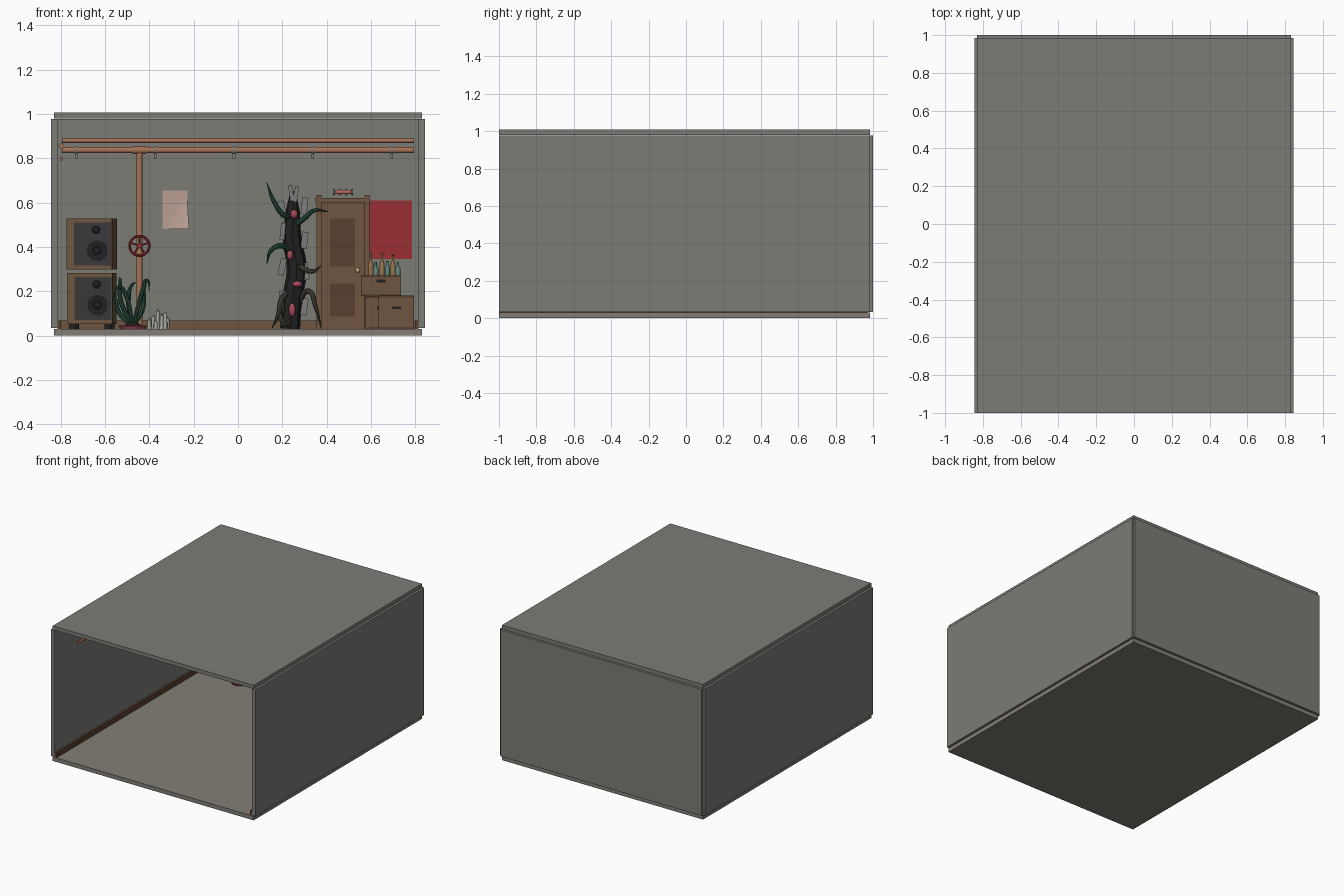
import bpy, bmesh, math
from mathutils import Vector, Matrix

if "Cube" in bpy.data.objects:
    bpy.data.objects.remove(bpy.data.objects["Cube"])


def mat(name, r, g, b):
    m = bpy.data.materials.new(name)
    m.diffuse_color = (r, g, b, 1)
    m.use_nodes = True
    m.node_tree.nodes["Principled BSDF"].inputs["Base Color"].default_value = m.diffuse_color
    return m


CONCRETE = mat("concrete", .2, .2, .18)
FLOOR = mat("floor", .23, .21, .18)
WOOD = mat("wood", .16, .09, .05)
DARKWOOD = mat("dark_wood", .10, .05, .03)
COPPER = mat("copper", .38, .17, .09)
RED = mat("red", .32, .03, .035)
BLACK = mat("black", .015, .015, .015)
CHARCOAL = mat("charcoal", .04, .04, .04)
PAPER = mat("paper", .48, .34, .29)
STEEL = mat("steel", .2, .2, .2)
BRASS = mat("brass", .6, .45, .2)
LEAF = mat("leaf", .02, .07, .045)
VINE = mat("vine", .06, .055, .04)
PINK = mat("pink", .4, .07, .11)
WAX = mat("wax", .4, .4, .36)
BOTTLE_BROWN = mat("brown_glass", .3, .17, .07)
BOTTLE_GREEN = mat("green_glass", .12, .22, .2)
LAMP = mat("lamp_glass", .6, .12, .1)


def finish(name, bm, m, smooth=False):
    bmesh.ops.recalc_face_normals(bm, faces=bm.faces)
    me = bpy.data.meshes.new(name)
    bm.to_mesh(me)
    bm.free()
    return place(name, me, m, smooth)


def place(name, me, m, smooth):
    if smooth:
        me.shade_smooth()
        me.set_sharp_from_angle(angle=math.radians(40))
    me.materials.clear()
    me.materials.append(m)
    ob = bpy.data.objects.new(name, me)
    bpy.context.collection.objects.link(ob)
    return ob


def box(name, x0, x1, y0, y1, z0, z1, m, tilt=0):
    bm = bmesh.new()
    c = Vector(((x0 + x1) / 2, (y0 + y1) / 2, (z0 + z1) / 2))
    bmesh.ops.create_cube(bm, size=1, matrix=Matrix.Translation(c) @ Matrix.Rotation(tilt, 4, 'Y')
                          @ Matrix.Diagonal((x1 - x0, y1 - y0, z1 - z0, 1)))
    return finish(name, bm, m)


def rod(name, a, b, r, m, seg=16):
    a, b = Vector(a), Vector(b)
    bm = bmesh.new()
    q = (b - a).to_track_quat('Z', 'Y').to_matrix().to_4x4()
    bmesh.ops.create_cone(bm, cap_ends=True, segments=seg, radius1=r, radius2=r, depth=(b - a).length,
                          matrix=Matrix.Translation((a + b) / 2) @ q)
    return finish(name, bm, m, True)


def ball(name, c, r, m, scale=(1, 1, 1)):
    bm = bmesh.new()
    bmesh.ops.create_uvsphere(bm, u_segments=16, v_segments=10, radius=r,
                              matrix=Matrix.Translation(c) @ Matrix.Diagonal((*scale, 1)))
    return finish(name, bm, m, True)


def lathe(name, loc, profile, m, front=False, seg=16):
    bm = bmesh.new()
    vs = [bm.verts.new((r, 0, z)) for r, z in profile]
    es = [bm.edges.new(p) for p in zip(vs, vs[1:])]
    bmesh.ops.spin(bm, geom=vs + es, axis=(0, 0, 1), cent=(0, 0, 0), angle=2 * math.pi, steps=seg)
    bmesh.ops.remove_doubles(bm, verts=bm.verts, dist=.0002)
    ob = finish(name, bm, m, True)
    ob.location = loc
    if front:
        ob.rotation_euler.x = math.pi / 2
    return ob


def tube(name, pts, radii, m, cyclic=False, res=2):
    cu = bpy.data.curves.new(name, 'CURVE')
    cu.dimensions, cu.bevel_depth, cu.bevel_resolution = '3D', 1, res
    cu.use_fill_caps, cu.resolution_u = True, 6
    s = cu.splines.new('BEZIER')
    s.bezier_points.add(len(pts) - 1)
    s.use_cyclic_u = cyclic
    for p, co, r in zip(s.bezier_points, pts, radii):
        p.co, p.radius = co, r
        p.handle_left_type = p.handle_right_type = 'AUTO'
    tmp = bpy.data.objects.new(name + "_path", cu)
    bpy.context.collection.objects.link(tmp)
    dg = bpy.context.evaluated_depsgraph_get()
    me = bpy.data.meshes.new_from_object(tmp.evaluated_get(dg))
    bpy.data.objects.remove(tmp)
    return place(name, me, m, True)


# Room shell, open at the front
box("floor", -.83, .83, -1, .985, 0, .03, FLOOR)
box("ceiling", -.83, .83, -1, .985, .98, 1.008, CONCRETE)
box("back_wall", -.83, .83, .97, 1, .033, .978, CONCRETE)
for s, side in ((-1, "left"), (1, "right")):
    box(side + "_wall", *sorted((s * .815, s * .845)), -1, .985, .033, .978, CONCRETE)
    box(side + "_baseboard", *sorted((s * .80, s * .815)), -1, .97, .03, .067, DARKWOOD)
box("back_baseboard", -.80, .80, .955, .97, .03, .067, WOOD)

# Pipes along the back and left walls, with brackets
rod("main_pipe", (-.795, .93, .837), (.795, .93, .837), .014, COPPER)
rod("upper_pipe", (-.795, .94, .88), (.795, .94, .88), .01, COPPER)
rod("side_pipe", (-.797, -.75, .855), (-.797, .95, .855), .013, COPPER)
rod("small_side_pipe", (-.797, -.75, .797), (-.797, .95, .797), .008, COPPER)
rod("drop_pipe", (-.445, .93, .837), (-.445, .93, .03), .014, COPPER)
rod("pipe_joint", (-.475, .93, .837), (-.415, .93, .837), .018, COPPER)
for i in range(5):
    x = -.73 + i * .356
    box("pipe_bracket", x - .006, x + .006, .912, .97, .80, .822, STEEL)
    rod("pipe_clamp", (x - .006, .93, .837), (x + .006, .93, .837), .017, STEEL)

# Valve wheel
ring = [(-.445 + .044 * math.cos(a), .88, .405 + .044 * math.sin(a)) for a in [k * math.pi / 4 for k in range(8)]]
tube("valve_rim", ring, [.006] * 8, RED, True)
for k in range(5):
    a = math.pi / 2 + k * 2 * math.pi / 5
    rod("valve_spoke", (-.445, .88, .405), (-.445 + .044 * math.cos(a), .88, .405 + .044 * math.sin(a)), .004, RED, 8)
rod("valve_stem", (-.445, .872, .405), (-.445, .93, .405), .009, RED, 12)

# Posters, the pale one curling at its lower right corner
box("red_poster", .59, .785, .964, .97, .345, .61, RED)
bm = bmesh.new()
bmesh.ops.create_grid(bm, x_segments=8, y_segments=8, size=.5)
for v in bm.verts:
    u, w = v.co.x + .5, v.co.y + .5
    curl = max(0, u - w) ** 2
    v.co = (-.34 + .112 * u + .008 * curl, .965 - .03 * curl, .48 + .175 * w)
finish("pale_poster", bm, PAPER, True)

# Two stacked loudspeakers, slightly turned
for i, (z, turn) in enumerate(((.052, -.08), (.298, -.1))):
    parts = [box("speaker_cabinet", -.103, .103, -.11, .11, 0, .23, WOOD),
             box("speaker_baffle", -.07, .099, -.114, -.10, .018, .212, CHARCOAL),
             lathe("woofer", (.035, -.113, .085), [(.046, 0), (.046, .005), (.038, .006), (.018, .001), (.016, .008), (0, .012)], BLACK, True, 24),
             lathe("tweeter", (.03, -.113, .178), [(.02, 0), (.02, .005), (.014, .003), (.008, .008), (0, .009)], BLACK, True, 24)]
    for sx in (-1, 1):
        if i == 0:
            parts += [box("speaker_foot", sx * .08 - .015, sx * .08 + .015, sy * .08 - .015, sy * .08 + .015, -.022, 0, BLACK) for sy in (-1, 1)]
    for ob in parts:
        M = Matrix.Translation((-.66, .82, z)) @ Matrix.Rotation(turn, 4, 'Z')
        ob.matrix_world = M @ Matrix.LocRotScale(ob.location, ob.rotation_euler, None)

# Low potted plant with long arching leaves
px, py = -.475, .70
lathe("plant_dish", (px, py, .03), [(0, 0), (.056, 0), (.064, .014), (.056, .016), (.05, .008), (0, .008)], PINK, seg=24)
ball("plant_core", (px, py, .045), .035, BLACK, (1, 1, .5))
for x1, z1, x2, z2, y2 in ((-.53, .16, -.535, .265, 0), (-.425, .22, -.40, .2, -.03), (-.495, .17, -.46, .24, .04),
                           (-.535, .10, -.595, .19, .03), (-.43, .12, -.41, .245, .03), (-.51, .19, -.56, .17, -.03)):
    tube("plant_leaf", [(px, py, .04), (x1, py + y2 / 2, z1), ((x1 + x2) / 2, py + y2 * .8, max(z1, z2) - .01 if z1 < z2 else z1 + .03), (x2, py + y2, z2)],
         [.009, .011, .007, .001], LEAF)

# Candles on the floor
for k, (x, h) in enumerate(((-.40, .045), (-.382, .06), (-.362, .085), (-.345, .065), (-.328, .075), (-.318, .05), (-.372, .04))):
    y = .78 + .03 * (k % 3)
    lathe("candle", (x, y, .03), [(0, 0), (.009, 0), (.008, h - .004), (.004, h), (0, h - .002)], WAX, seg=10)
    rod("candle_wick", (x, y, .03 + h - .004), (x, y, .036 + h), .001, BLACK, 6)

# Door with frame, two framed panels, knob and lamp
box("door_leaf", .375, .578, .94, .97, .03, .60, WOOD)
for n, x0, x1 in (("left", .355, .377), ("right", .572, .594)):
    box(n + "_door_post", x0, x1, .925, .97, .03, .635, WOOD)
box("door_header", .35, .597, .92, .97, .60, .62, WOOD)
for z0, z1 in ((.08, .24), (.305, .535)):
    box("door_panel", .41, .535, .934, .942, z0, z1, WOOD)
    box("door_panel_field", .416, .529, .931, .935, z0 + .006, z1 - .006, DARKWOOD)
ball("door_knob", (.54, .918, .295), .011, BRASS)
rod("knob_shaft", (.54, .918, .295), (.54, .945, .295), .005, BRASS, 10)
rod("door_lamp", (.44, .945, .648), (.51, .945, .648), .010, LAMP)
for x in (.428, .455, .485, .513):
    rod("lamp_band", (x, .945, .648), (x + .007, .945, .648), .0125, STEEL)
box("lamp_mount", .45, .50, .945, .97, .64, .656, STEEL)

# Wooden crates
for n, x0, x1, y0, y1, z0, z1 in (("back_crate", .575, .72, .78, .93, .03, .178), ("front_crate", .635, .795, .72, .90, .03, .18),
                                  ("top_crate", .555, .735, .73, .90, .18, .272)):
    box(n, x0, x1, y0, y1, z0, z1, WOOD)
    for a, b in ((z0, z0 + .008), (z1 - .01, z1)):
        box(n + "_rail", x0, x1, y0 - .005, y0, a, b, DARKWOOD)
    mid = (z0 + z1) / 2 + .02
    box(n + "_handle", (x0 + x1) / 2 - .02, (x0 + x1) / 2 + .02, y0 - .003, y0, mid - .006, mid + .006, BLACK)

# Bottles standing on the top crate
for k, (x, h) in enumerate(((.60, .10), (.622, .06), (.65, .10), (.675, .065), (.70, .095), (.722, .06))):
    prof = [(0, 0), (.012, 0), (.012, h * .5), (.005, h * .7), (.0045, h * .95), (.006, h * .96), (.006, h), (0, h)]
    lathe("bottle", (x, .80 + .03 * (k % 2), .272), prof, BOTTLE_GREEN if k % 2 else BOTTLE_BROWN, seg=12)

# Tall climbing plant on a dark trunk
Y = .84
tube("trunk", [(.235, Y, .03), (.245, Y, .165), (.265, Y, .30), (.245, Y, .435), (.247, Y, .56), (.248, Y, .65)],
     [.045, .045, .046, .043, .032, .012], BLACK)
for x, z, t in ((.30, .43, .12), (.20, .31, .2), (.305, .29, -.15), (.30, .13, .15), (.205, .165, -.2),
                (.205, .47, .1), (.20, .57, -.2), (.30, .585, .1), (.24, .645, -.15), (.262, .64, .15)):
    small = z > .6
    w, h = (.009, .035) if small else (.014, .038)
    box("bark_plank", x - w, x + w, Y - .02, Y - .014, z - h, z + h, STEEL, t)
for x, z, sx, sz in ((.253, .548, 1, 1.2), (.235, .363, .8, 1.3), (.268, .232, 1.3, .8), (.245, .115, .9, 1.8)):
    ball("flower_bud", (x, Y - .045, z), .017, PINK, (sx, 1, sz))
for m, pts in ((LEAF, [(.25, .53), (.20, .55), (.16, .61), (.13, .69)]),
               (LEAF, [(.25, .49), (.30, .53), (.345, .565), (.405, .56)]),
               (LEAF, [(.24, .36), (.20, .405), (.15, .385), (.13, .325)]),
               (VINE, [(.265, .33), (.30, .30), (.34, .29), (.375, .315)]),
               (VINE, [(.27, .14), (.32, .20), (.35, .13), (.375, .035)]),
               (VINE, [(.24, .20), (.20, .17), (.18, .09), (.155, .035)]),
               (VINE, [(.235, .10), (.19, .11), (.21, .05), (.23, .04)])):
    ys = (Y, Y - .05, Y - .07, Y - .06)
    tube("tendril", [(x, y, z) for (x, z), y in zip(pts, ys)], [.012, .013, .01, .002], m)
